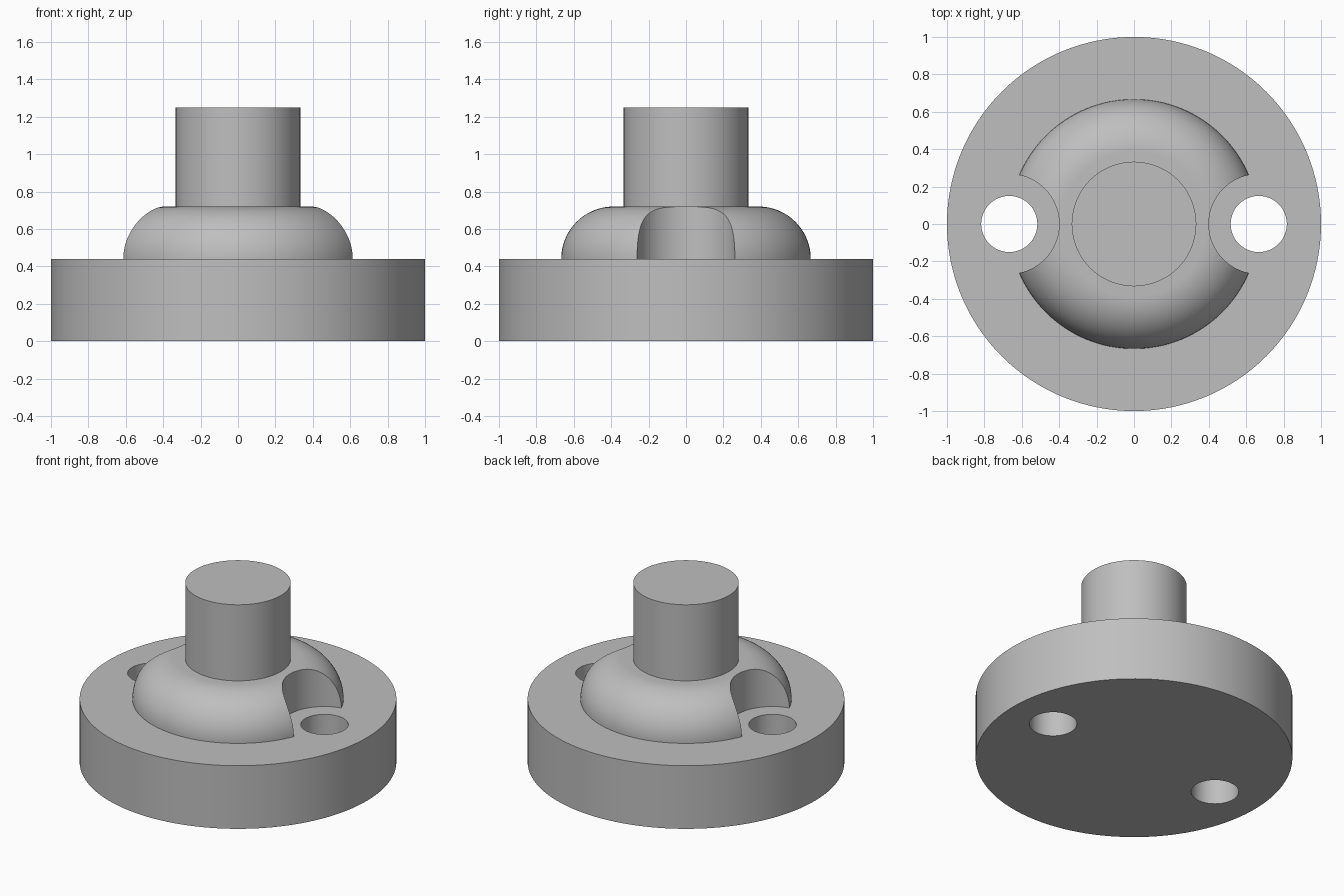
import bpy
import bmesh
from math import sin, cos, pi, radians

SEGMENTS = 128
FLANGE_TOP, COLLAR_TOP, SHAFT_TOP = 0.44, 0.72, 1.25
FLANGE_R, COLLAR_R, SHAFT_R = 1.0, 0.667, 0.333
HOLE_R, NOTCH_R, BOLT_X = 0.15, 0.267, 0.667

if "Cube" in bpy.data.objects:
    bpy.data.objects.remove(bpy.data.objects["Cube"])

steel = bpy.data.materials.new("plain grey")
steel.use_nodes = True
grey = (0.52, 0.52, 0.52, 1)
steel.diffuse_color = grey
steel.node_tree.nodes["Principled BSDF"].inputs["Base Color"].default_value = grey


def lathe(name, profile):
    """Revolve an (r, z) profile around z and cap both ends."""
    bm = bmesh.new()
    rings = []
    for r, z in profile:
        angles = [2 * pi * i / SEGMENTS for i in range(SEGMENTS)]
        rings.append([bm.verts.new((r * cos(a), r * sin(a), z)) for a in angles])
    for low, high in zip(rings, rings[1:]):
        for i in range(SEGMENTS):
            j = (i + 1) % SEGMENTS
            bm.faces.new((low[i], low[j], high[j], high[i]))
    bm.faces.new(rings[0][::-1])
    bm.faces.new(rings[-1])
    mesh = bpy.data.meshes.new(name)
    bm.to_mesh(mesh)
    bm.free()
    obj = bpy.data.objects.new(name, mesh)
    bpy.context.collection.objects.link(obj)
    mesh.materials.append(steel)
    return obj


def activate(obj):
    bpy.ops.object.select_all(action="DESELECT")
    obj.select_set(True)
    bpy.context.view_layer.objects.active = obj


def bore_sides(obj, radius):
    """Cut a vertical bore through the part at each bolt position."""
    for x in (-BOLT_X, BOLT_X):
        cutter = lathe("bore_cutter", [(radius, -0.5), (radius, 1.5)])
        cutter.location.x = x
        cutter.hide_render = True
        mod = obj.modifiers.new("bore", "BOOLEAN")
        mod.operation = "DIFFERENCE"
        mod.solver = "EXACT"
        mod.object = cutter
        activate(obj)
        bpy.ops.object.modifier_apply(modifier=mod.name)
        bpy.data.objects.remove(cutter)


# Flange disc with two bolt holes
flange = lathe("flange", [(FLANGE_R, 0), (FLANGE_R, FLANGE_TOP)])
bore_sides(flange, HOLE_R)

# Rounded collar with clearance notches around the bolt holes
fillet = COLLAR_TOP - FLANGE_TOP
arc = [(COLLAR_R - fillet + fillet * cos(a), FLANGE_TOP + fillet * sin(a))
       for a in (pi / 2 * i / 24 for i in range(25))]
collar = lathe("collar", [(COLLAR_R, FLANGE_TOP - 0.02)] + arc)
bore_sides(collar, NOTCH_R)

# Central shaft
shaft = lathe("shaft", [(SHAFT_R, FLANGE_TOP + 0.1), (SHAFT_R, SHAFT_TOP)])

for part in (flange, collar, shaft):
    activate(part)
    bpy.ops.object.shade_smooth_by_angle(angle=radians(30))
